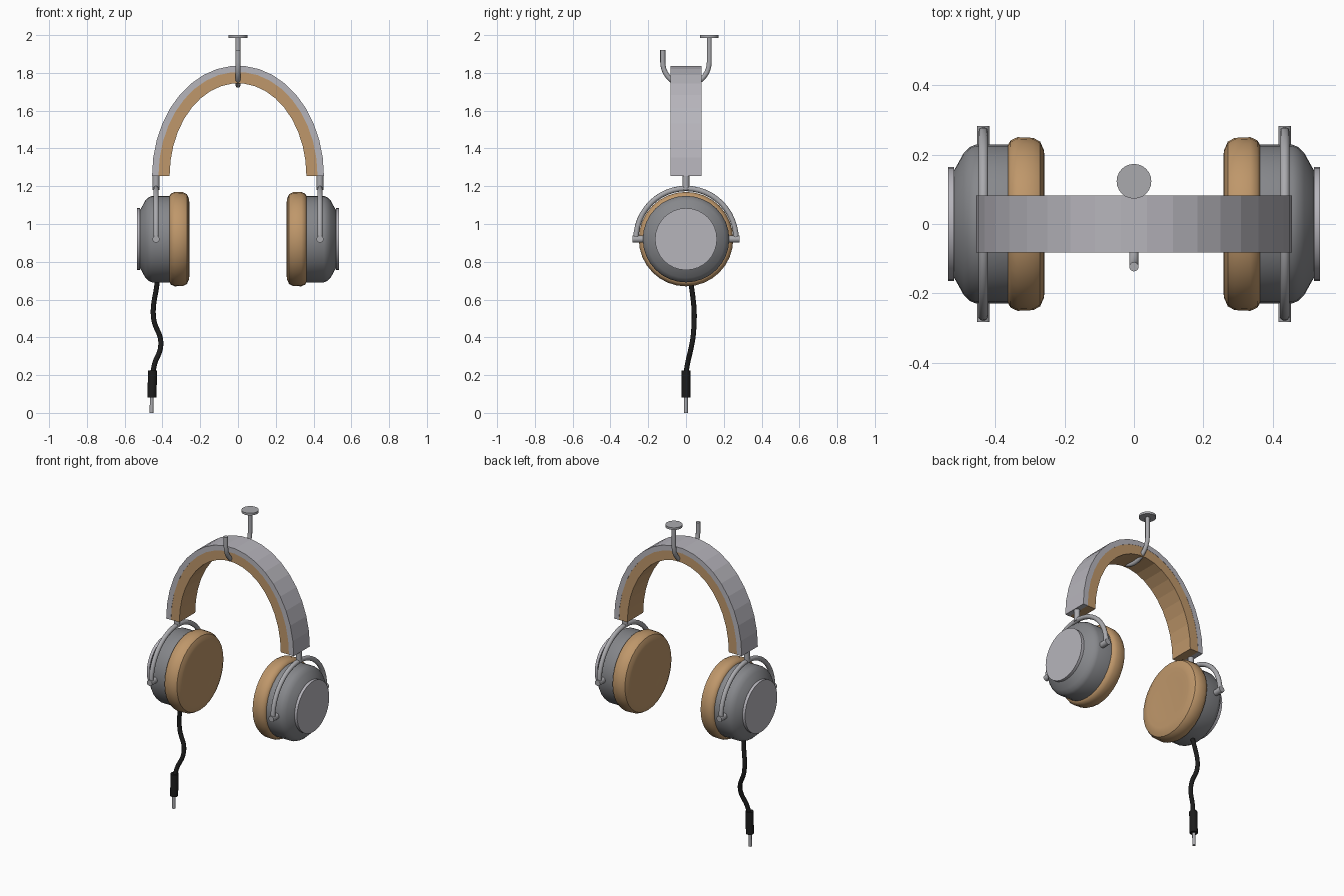
import bpy, bmesh, math
from mathutils import Vector

if "Cube" in bpy.data.objects:
    bpy.data.objects.remove(bpy.data.objects["Cube"])


def material(name, r, g, b):
    m = bpy.data.materials.new(name)
    m.diffuse_color = (r, g, b, 1)
    m.use_nodes = True
    m.node_tree.nodes["Principled BSDF"].inputs["Base Color"].default_value = m.diffuse_color
    return m


SILVER = material("silver", 0.47, 0.46, 0.50)
STEEL = material("brushed steel", 0.40, 0.40, 0.42)
GREY = material("cup grey", 0.24, 0.245, 0.26)
TAN = material("tan leather", 0.52, 0.31, 0.145)
BLACK = material("cable black", 0.012, 0.012, 0.012)

CUP_Z = 0.92


def finish(name, bm, mat, smooth=True, angle=35):
    bmesh.ops.recalc_face_normals(bm, faces=bm.faces)
    me = bpy.data.meshes.new(name)
    bm.to_mesh(me)
    bm.free()
    me.materials.append(mat)
    ob = bpy.data.objects.new(name, me)
    bpy.context.collection.objects.link(ob)
    if smooth:
        bpy.ops.object.select_all(action='DESELECT')
        ob.select_set(True)
        bpy.context.view_layer.objects.active = ob
        bpy.ops.object.shade_smooth_by_angle(angle=math.radians(angle))
    return ob


def lathe(name, profile, side, mat, seg=32):
    """Spin (x, radius) points round the ear cup axis; ends are capped."""
    bm = bmesh.new()
    rings = []
    for x, r in profile:
        rings.append([bm.verts.new((side * x, r * math.cos(2 * math.pi * i / seg),
                                    CUP_Z + r * math.sin(2 * math.pi * i / seg)))
                      for i in range(seg)])
    for a, b in zip(rings, rings[1:]):
        for i in range(seg):
            j = (i + 1) % seg
            bm.faces.new((a[i], a[j], b[j], b[i]))
    bm.faces.new(rings[0])
    bm.faces.new(rings[-1])
    return finish(name, bm, mat)


def tube(name, points, radius, mat, seg=12):
    """Sweep a circle along a path of points, with capped ends."""
    pts = [Vector(p) for p in points]
    bm = bmesh.new()
    rings = []
    normal = None
    for i, p in enumerate(pts):
        t = (pts[min(i + 1, len(pts) - 1)] - pts[max(i - 1, 0)]).normalized()
        if normal is None:
            normal = t.orthogonal()
        normal = (normal - t * normal.dot(t)).normalized()
        other = t.cross(normal)
        rings.append([bm.verts.new(p + radius * (normal * math.cos(a) + other * math.sin(a)))
                      for a in (2 * math.pi * k / seg for k in range(seg))])
    for a, b in zip(rings, rings[1:]):
        for k in range(seg):
            j = (k + 1) % seg
            bm.faces.new((a[k], a[j], b[j], b[k]))
    bm.faces.new(rings[0])
    bm.faces.new(rings[-1])
    return finish(name, bm, mat, angle=45)


def arch(name, outer, inner, half_y, mat, base=1.255, seg=19):
    """Half-elliptical band between two (half width, height) ellipses."""
    bm = bmesh.new()
    rows = []
    for i in range(seg + 1):
        a = math.pi * i / seg
        c, s = math.cos(a), math.sin(a)
        rows.append([bm.verts.new((e[0] * c, y, base + e[1] * s))
                     for e, y in ((outer, -half_y), (outer, half_y),
                                  (inner, half_y), (inner, -half_y))])
    for a, b in zip(rows, rows[1:]):
        for k in range(4):
            j = (k + 1) % 4
            bm.faces.new((a[k], a[j], b[j], b[k]))
    bm.faces.new(rows[0])
    bm.faces.new(rows[-1])
    return finish(name, bm, mat, smooth=False)


def smooth_path(pts, steps=6):
    """Catmull-Rom curve through the points."""
    p = [Vector(v) for v in pts]
    p = [2 * p[0] - p[1]] + p + [2 * p[-1] - p[-2]]
    out = []
    for i in range(1, len(p) - 2):
        a, b, c, d = p[i - 1:i + 3]
        for k in range(steps):
            t = k / steps
            out.append(0.5 * (2 * b + (c - a) * t + (2 * a - 5 * b + 4 * c - d) * t ** 2
                              + (3 * b - a - 3 * c + d) * t ** 3))
    return out + [p[-2]]


# Headband: metal strip outside, leather pad inside
arch("headband", (0.455, 0.583), (0.421, 0.550), 0.082, SILVER)
arch("headband_pad", (0.421, 0.550), (0.362, 0.490), 0.081, TAN)

for side, label in ((-1, "left"), (1, "right")):
    # Ear cup, outer plate and cushion
    lathe(label + "_ear_cup",
          [(0.355, 0.229), (0.455, 0.229), (0.472, 0.222), (0.490, 0.205),
           (0.512, 0.165), (0.524, 0.145)], side, GREY)
    lathe(label + "_cup_plate", [(0.518, 0.164), (0.536, 0.164)], side, SILVER)
    lathe(label + "_ear_cushion",
          [(0.363, 0.20), (0.363, 0.228), (0.355, 0.241), (0.335, 0.250),
           (0.290, 0.248), (0.270, 0.237), (0.259, 0.212), (0.257, 0.185),
           (0.261, 0.13)], side, TAN)
    # Yoke: half ring with post and two pivot pins
    x = side * 0.434
    ring = [(x, 0.265 * math.cos(math.pi * i / 24), CUP_Z + 0.268 * math.sin(math.pi * i / 24))
            for i in range(25)]
    tube(label + "_yoke", ring, 0.0145, STEEL)
    tube(label + "_yoke_post", [(x, 0, 1.18), (x, 0, 1.27)], 0.018, STEEL)
    for y, end in ((-1, "front"), (1, "back")):
        tube(label + "_pivot_pin_" + end,
             [(x, y * 0.215, CUP_Z), (x, y * 0.282, CUP_Z)], 0.019, STEEL)

# Hanging hook with ceiling disc
hook = [(0, 0.123, 1.99)]
hook += [(0, 0.123 * math.cos(math.pi * i / 20), 1.857 - 0.122 * math.sin(math.pi * i / 20))
         for i in range(21)]
hook.append((0, -0.123, 1.921))
tube("hook", hook, 0.0135, STEEL)
tube("hook_disc", [(0, 0.123, 1.986), (0, 0.123, 2.0)], 0.05, STEEL, seg=24)

# Cable, plug body and plug tip
tube("cable", smooth_path([(-0.425, 0.018, 0.72), (-0.432, 0.03, 0.66), (-0.448, 0.042, 0.56),
                           (-0.443, 0.043, 0.48), (-0.412, 0.037, 0.40), (-0.412, 0.025, 0.335),
                           (-0.438, 0.010, 0.27), (-0.452, 0.0, 0.21)]), 0.0135, BLACK, seg=10)
tube("plug_body", [(-0.452, 0, 0.225), (-0.456, 0, 0.082)], 0.024, BLACK, seg=16)
tube("plug_tip", [(-0.457, 0, 0.09), (-0.458, 0, 0.0)], 0.010, STEEL)
